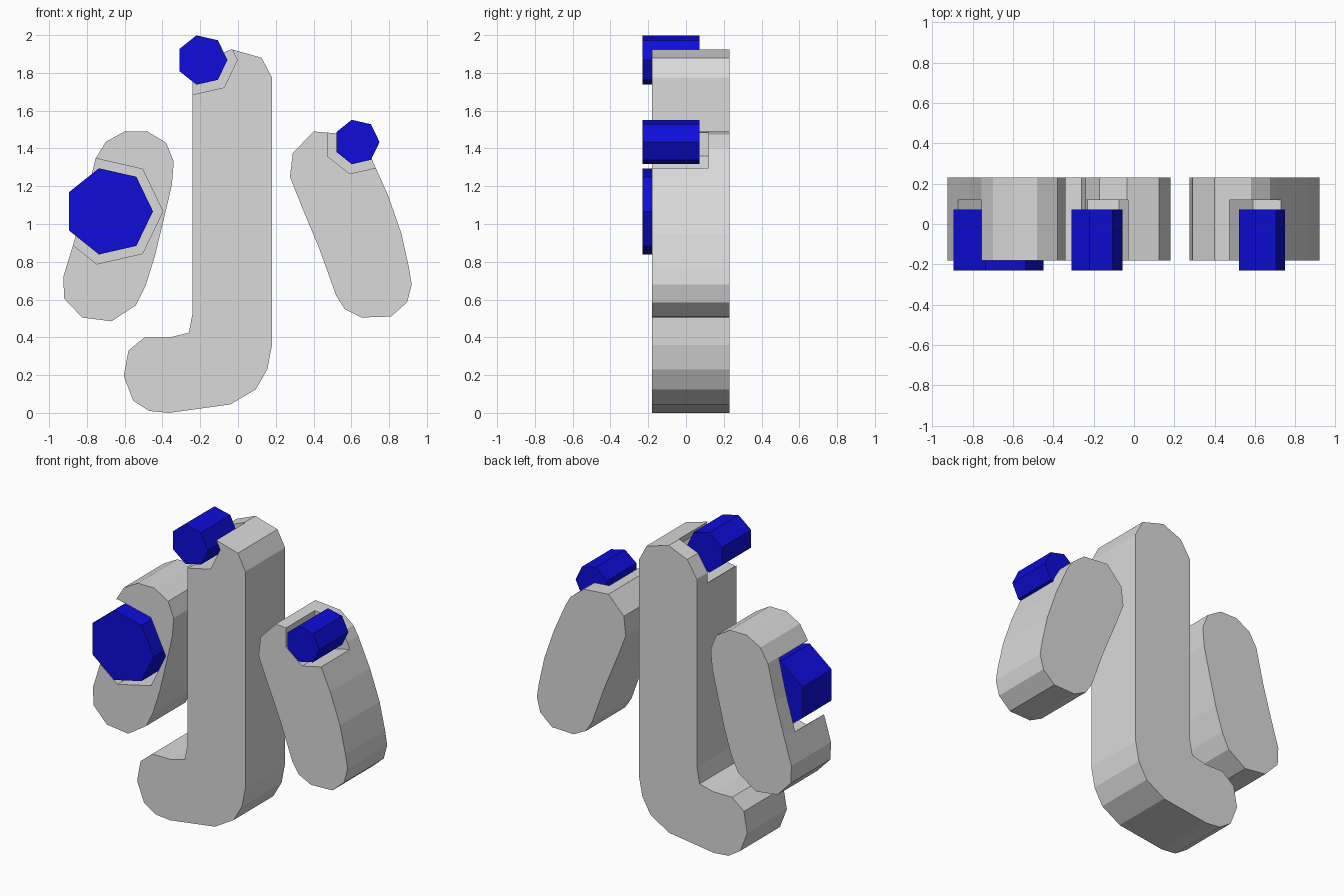
import bpy, bmesh
from math import cos, sin, tau

cube = bpy.data.objects.get("Cube")
if cube:
    bpy.data.objects.remove(cube, do_unlink=True)

FRONT, BACK = -0.18, 0.23        # depth of the grey bars
GAP = 0.052                      # clearance around each peg


def material(name, rgb):
    m = bpy.data.materials.new(name)
    m.use_nodes = True
    m.diffuse_color = (*rgb, 1)
    m.node_tree.nodes["Principled BSDF"].inputs["Base Color"].default_value = (*rgb, 1)
    return m


grey = material("light grey", (0.7, 0.7, 0.7))
blue = material("blue", (0.004, 0.004, 0.7))


def prism(name, outline, y0, y1, mat):
    """Extrude an x-z outline from y0 to y1."""
    bm = bmesh.new()
    face = bm.faces.new([bm.verts.new((x, y0, z)) for x, z in outline])
    out = bmesh.ops.extrude_face_region(bm, geom=[face])["geom"]
    moved = [v for v in out if isinstance(v, bmesh.types.BMVert)]
    bmesh.ops.translate(bm, vec=(0, y1 - y0, 0), verts=moved)
    bmesh.ops.recalc_face_normals(bm, faces=bm.faces)
    mesh = bpy.data.meshes.new(name)
    bm.to_mesh(mesh)
    bm.free()
    mesh.materials.append(mat)
    ob = bpy.data.objects.new(name, mesh)
    bpy.context.collection.objects.link(ob)
    return ob


def heptagon(x, z, r):
    return [(x + r * cos(tau * i / 7), z + r * sin(tau * i / 7)) for i in range(7)]


def pegged_bar(name, outline, x, z, r):
    """Grey bar with a seven-sided pocket and a loose blue peg inside it."""
    bar = prism(name + "_bar", outline, FRONT, BACK, grey)
    cutter = prism(name + "_pocket_cutter", heptagon(x, z, r + GAP), -0.4, 0.118, grey)
    cut = bar.modifiers.new("pocket", "BOOLEAN")
    cut.operation = "DIFFERENCE"
    cut.solver = "EXACT"
    cut.object = cutter
    cutter.hide_render = True
    cutter.hide_viewport = True
    cutter.display_type = "WIRE"
    prism(name + "_peg", heptagon(x, z, r), -0.23, 0.072, blue)


# Tall hooked bar in the middle
hook = [(-.24, .53), (-.26, .425), (-.36, .4), (-.495, .4), (-.58, .33),
        (-.605, .195), (-.555, .065), (-.47, .01), (-.365, 0), (-.04, .045),
        (.095, .125), (.155, .23), (.18, .36), (.18, 1.775), (.125, 1.88),
        (-.035, 1.925), (-.17, 1.87), (-.24, 1.76)]
pegged_bar("hook", hook, -.19, 1.868, .134)

# Slanted bar on the -x side
right_outline = [(-.6, 1.49), (-.48, 1.49), (-.38, 1.43), (-.34, 1.33), (-.35, 1.21),
                 (-.375, 1.1), (-.44, .83), (-.49, .67), (-.54, .57), (-.67, .485),
                 (-.825, .505), (-.92, .605), (-.925, .72), (-.87, .9),
                 (-.81, 1.11), (-.755, 1.345), (-.7, 1.435)]
pegged_bar("right", right_outline, -.684, 1.067, .234)

# Slanted bar on the +x side
left_outline = [(.4, 1.49), (.29, 1.375), (.275, 1.25), (.33, 1.11), (.43, .87),
                (.52, .62), (.565, .55), (.655, .505), (.81, .51), (.895, .585),
                (.92, .68), (.905, .77), (.865, .95), (.795, 1.15), (.71, 1.34),
                (.675, 1.4), (.58, 1.475)]
pegged_bar("left", left_outline, .629, 1.434, .1205)
